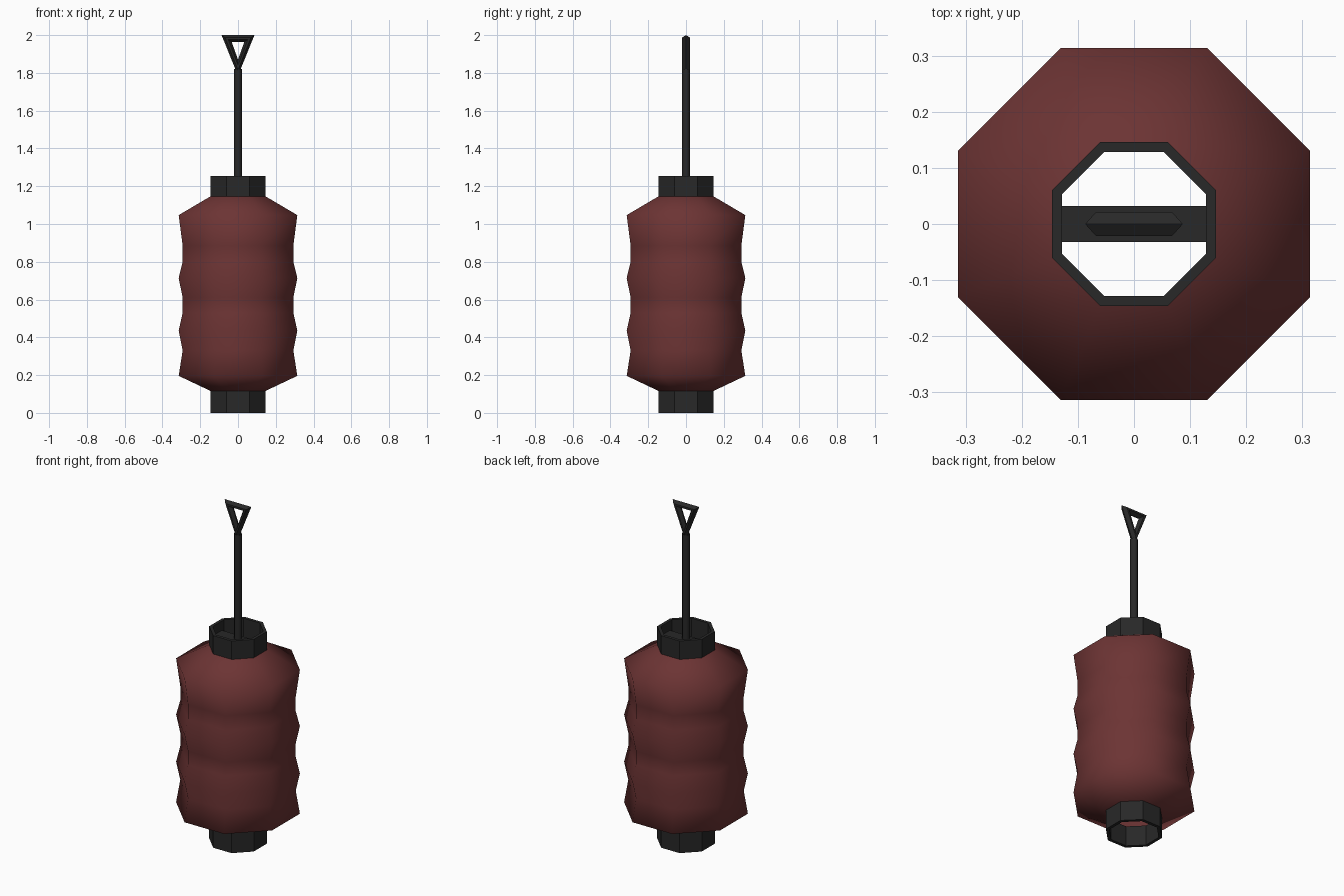
import bpy, bmesh, math
from mathutils import Matrix

if "Cube" in bpy.data.objects:
    bpy.data.objects.remove(bpy.data.objects["Cube"])


def material(name, color):
    m = bpy.data.materials.new(name)
    m.diffuse_color = (*color, 1)
    m.use_nodes = True
    m.node_tree.nodes["Principled BSDF"].inputs["Base Color"].default_value = m.diffuse_color
    return m


RED = material("dark red paper", (0.15, 0.034, 0.034))
BLACK = material("black wood", (0.021, 0.021, 0.021))


def finish(name, bm, mat, angle=None):
    bmesh.ops.recalc_face_normals(bm, faces=bm.faces[:])
    me = bpy.data.meshes.new(name)
    bm.to_mesh(me)
    bm.free()
    me.materials.append(mat)
    ob = bpy.data.objects.new(name, me)
    bpy.context.collection.objects.link(ob)
    if angle:
        bpy.ops.object.select_all(action='DESELECT')
        ob.select_set(True)
        bpy.context.view_layer.objects.active = ob
        bpy.ops.object.shade_smooth_by_angle(angle=math.radians(angle))
    return ob


def lathe(name, profile, mat, closed=False, angle=None):
    """Octagonal lathe; profile holds (distance to flat side, z)."""
    bm = bmesh.new()
    k = 1 / math.cos(math.pi / 8)
    rings = []
    for r, z in profile:
        rings.append([bm.verts.new((r * k * math.cos(a), r * k * math.sin(a), z))
                      for a in [(i + 0.5) * math.pi / 4 for i in range(8)]])
    pairs = list(zip(rings, rings[1:]))
    if closed:
        pairs.append((rings[-1], rings[0]))
    for lo, hi in pairs:
        for i in range(8):
            j = (i + 1) % 8
            bm.faces.new((lo[i], lo[j], hi[j], hi[i]))
    return finish(name, bm, mat, angle)


# Rippled paper body, open at both ends
lathe("lantern_body", [(0.143, 0.115), (0.314, 0.196), (0.293, 0.33), (0.314, 0.435),
                       (0.293, 0.53), (0.293, 0.61), (0.314, 0.714), (0.293, 0.80),
                       (0.293, 0.885), (0.314, 1.047), (0.143, 1.148)], RED, angle=80)

# Collars at top and bottom
for name, z0, z1 in (("bottom_collar", 0, 0.12), ("top_collar", 1.145, 1.255)):
    lathe(name, [(0.146, z0), (0.146, z1), (0.128, z1), (0.128, z0)], BLACK, closed=True)

# Cross bar inside the top collar
bm = bmesh.new()
bmesh.ops.create_cube(bm, size=1, matrix=Matrix.Translation((0, 0, 1.185))
                      @ Matrix.Diagonal((0.264, 0.065, 0.03, 1)))
finish("cross_bar", bm, BLACK)

# Upright rod
lathe("rod", [(0.02, 1.19), (0.02, 1.82)], BLACK, angle=50)

# Triangular hanging loop: nested triangles make a six-sided tube
outer = [(-0.087, 2.0), (0.087, 2.0), (0, 1.785)]
inner = [(-0.033, 1.963), (0.033, 1.963), (0, 1.87)]
section = [(0, 0), (0.35, 0.021), (0.65, 0.021), (1, 0), (0.65, -0.021), (0.35, -0.021)]
bm = bmesh.new()
loops = [[bm.verts.new((o[0] + (n[0] - o[0]) * t, y, o[1] + (n[1] - o[1]) * t))
          for o, n in zip(outer, inner)] for t, y in section]
for s in range(6):
    a, b = loops[s], loops[(s + 1) % 6]
    for i in range(3):
        j = (i + 1) % 3
        bm.faces.new((a[i], a[j], b[j], b[i]))
finish("hanging_loop", bm, BLACK)
